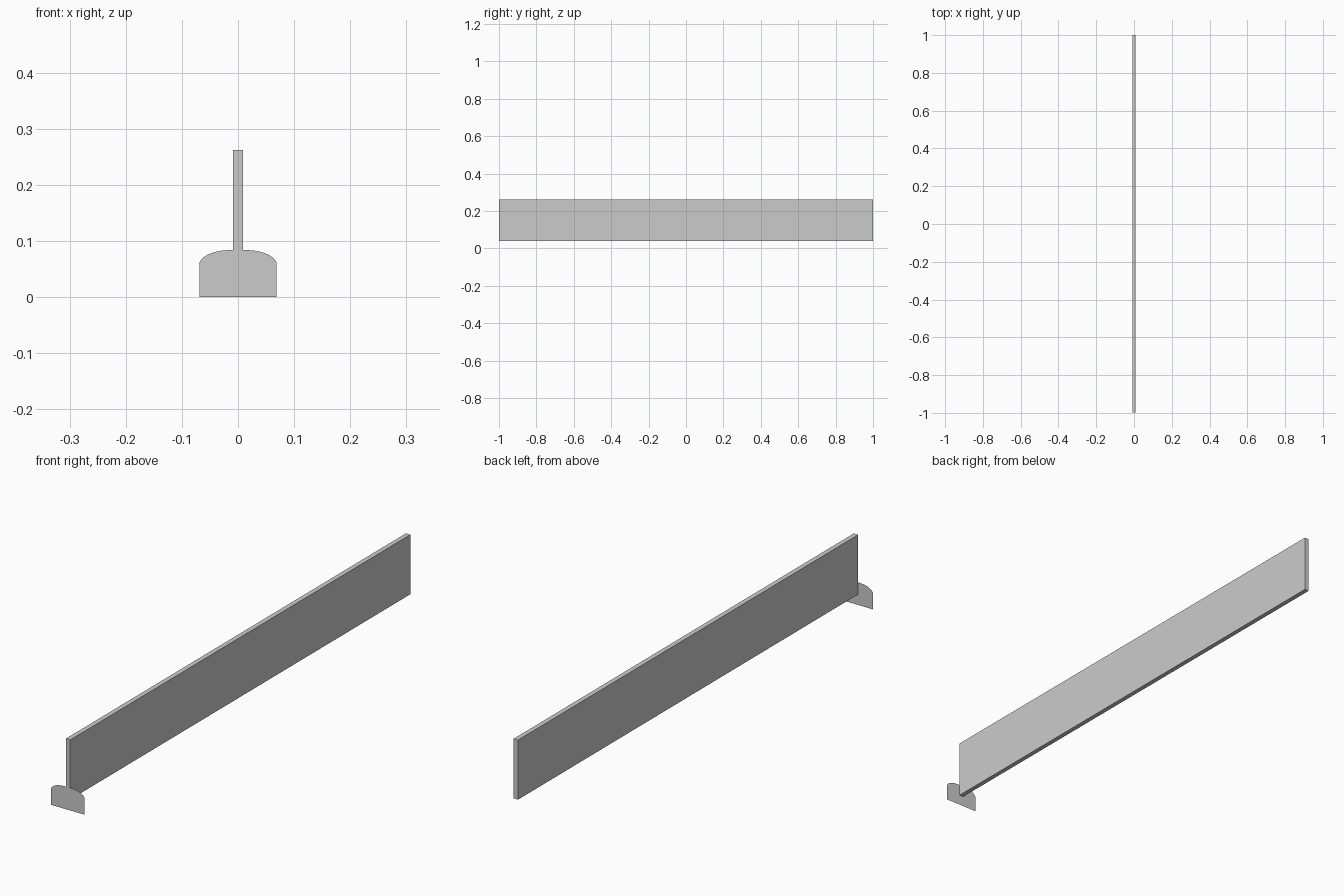
import bpy
import bmesh
import math

cube = bpy.data.objects.get("Cube")
if cube:
    bpy.data.objects.remove(cube, do_unlink=True)

# Single grey finish
GREY = (0.6, 0.6, 0.6, 1.0)
grey = bpy.data.materials.new("plain grey")
grey.use_nodes = True
grey.diffuse_color = GREY
grey.node_tree.nodes["Principled BSDF"].inputs["Base Color"].default_value = GREY


def add_object(name, bm):
    mesh = bpy.data.meshes.new(name)
    bm.to_mesh(mesh)
    bm.free()
    mesh.materials.append(grey)
    obj = bpy.data.objects.new(name, mesh)
    bpy.context.collection.objects.link(obj)
    return obj


# Long upright board
FRONT, BACK = -0.999, 1.0
BOTTOM, TOP = 0.04, 0.262
bm = bmesh.new()
bmesh.ops.create_cube(bm, size=1)
bmesh.ops.scale(bm, vec=(0.018, BACK - FRONT, TOP - BOTTOM), verts=bm.verts)
bmesh.ops.translate(bm, vec=(0, (FRONT + BACK) / 2, (BOTTOM + TOP) / 2), verts=bm.verts)
add_object("board", bm)

# Paper-thin end plate with elliptically rounded upper corners
HALF, SHOULDER, HEIGHT = 0.069, 0.058, 0.084
ROUND, STEPS = 0.055, 10
arc = []
for i in range(STEPS + 1):
    a = math.pi / 2 * i / STEPS
    arc.append((HALF - ROUND + ROUND * math.cos(a),
                SHOULDER + (HEIGHT - SHOULDER) * math.sin(a)))
right_half = [(HALF, 0)] + arc
outline = right_half + [(-x, z) for x, z in reversed(right_half)]
bm = bmesh.new()
bm.faces.new([bm.verts.new((x, -1, z)) for x, z in outline])
bm.normal_update()
if bm.faces[:][0].normal.y > 0:
    bmesh.ops.reverse_faces(bm, faces=bm.faces)
add_object("end_plate", bm)
